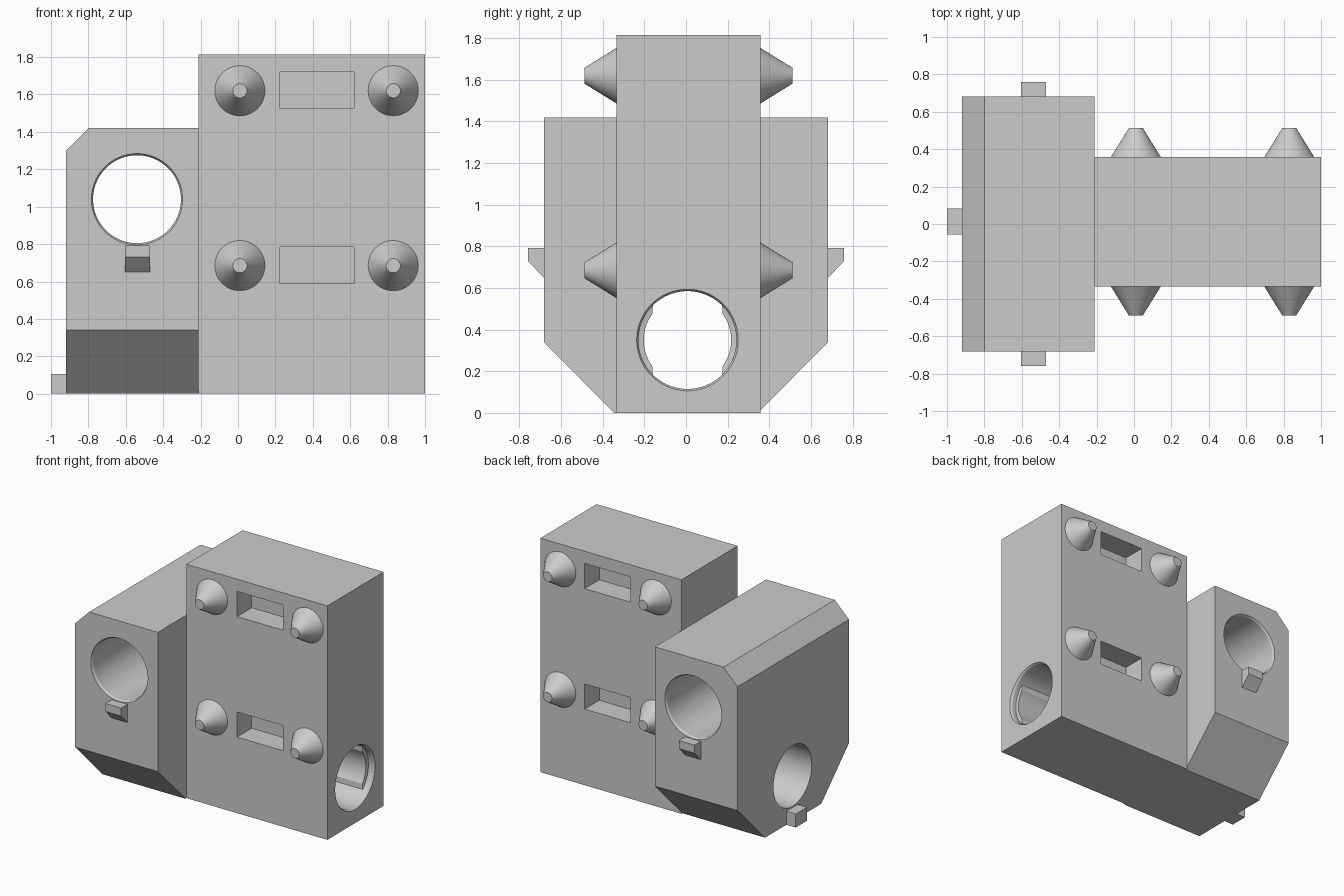
import bpy, bmesh, math
from mathutils import Vector

if "Cube" in bpy.data.objects:
    bpy.data.objects.remove(bpy.data.objects["Cube"], do_unlink=True)

grey = bpy.data.materials.new("plain_grey")
grey.use_nodes = True
colour = (0.6, 0.6, 0.6, 1)
grey.diffuse_color = colour
grey.node_tree.nodes["Principled BSDF"].inputs["Base Color"].default_value = colour


def loft(name, rings):
    """Closed solid through a list of rings with equal point counts."""
    bm = bmesh.new()
    loops = [[bm.verts.new(p) for p in ring] for ring in rings]
    n = len(loops[0])
    for a, b in zip(loops, loops[1:]):
        for i in range(n):
            j = (i + 1) % n
            bm.faces.new((a[i], a[j], b[j], b[i]))
    bm.faces.new(loops[0][::-1])
    bm.faces.new(loops[-1])
    bmesh.ops.recalc_face_normals(bm, faces=bm.faces)
    mesh = bpy.data.meshes.new(name)
    bm.to_mesh(mesh)
    bm.free()
    mesh.materials.append(grey)
    obj = bpy.data.objects.new(name, mesh)
    bpy.context.collection.objects.link(obj)
    return obj


def box(name, x, y, z):
    return loft(name, [[(x[0], y[0], h), (x[1], y[0], h), (x[1], y[1], h), (x[0], y[1], h)]
                       for h in z])


def circle(axis, at, u, z, radius, steps=96):
    """Ring around the x or y axis; radius is a number or a function of angle."""
    pts = []
    for i in range(steps):
        a = 2 * math.pi * i / steps
        r = radius(a) if callable(radius) else radius
        p, q = u + r * math.cos(a), z + r * math.sin(a)
        pts.append(Vector((at, p, q) if axis == "x" else (p, at, q)))
    return pts


def select(obj):
    bpy.ops.object.select_all(action="DESELECT")
    obj.select_set(True)
    bpy.context.view_layer.objects.active = obj


def cut(obj, cutter):
    mod = obj.modifiers.new("cut", "BOOLEAN")
    mod.operation, mod.solver, mod.object = "DIFFERENCE", "EXACT", cutter
    select(obj)
    bpy.ops.object.modifier_apply(modifier=mod.name)
    bpy.data.objects.remove(cutter, do_unlink=True)


def smooth(obj):
    select(obj)
    bpy.ops.object.shade_smooth_by_angle(angle=math.radians(25))


FRONT, BACK, JOIN = -0.333, 0.357, -0.21
HALF = 0.683
BORE, RIM, RIB = 0.235, 0.244, 0.21

# Wide side block with sloped lower sides and a bevelled top end edge
outline = [(-0.345, 0), (0.345, 0), (HALF, 0.34), (HALF, 1.3), (-HALF, 1.3), (-HALF, 0.34)]
top = [(-0.345, 0), (0.345, 0), (HALF, 0.34), (HALF, 1.42), (-HALF, 1.42), (-HALF, 0.34)]
block = loft("side_block", [[(x, y, z) for y, z in shape]
                            for x, shape in ((-0.92, outline), (-0.80, top), (JOIN, top))])

# Cross hole through the block with a chamfered rim at each end
stations = [(-0.8, RIM), (-HALF, RIM), (-HALF + 0.015, BORE),
            (HALF - 0.015, BORE), (HALF, RIM), (0.8, RIM)]
cut(block, loft("cross_hole_cutter", [circle("y", y, -0.54, 1.04, r) for y, r in stations]))
cut(block, loft("end_bore_cutter", [circle("x", x, 0.007, 0.35, BORE) for x in (-1.1, 0)]))
smooth(block)

# Tall main body
tower = box("main_body", (JOIN, 1), (FRONT, BACK), (0, 1.815))


# Long bore with a rib down each side and a chamfered mouth
def ribbed(a):
    return max(RIB, min(BORE, 0.168 / max(abs(math.cos(a)), 0.01)))


stations = [(-0.4, ribbed), (0.945, ribbed), (0.95, BORE), (0.985, BORE), (1, RIM), (1.1, RIM)]
cut(tower, loft("long_bore_cutter", [circle("x", x, 0.007, 0.35, r, 120) for x, r in stations]))

# Rectangular pockets on both broad faces
for z in (0.59, 1.525):
    for y in ((FRONT - 0.1, FRONT + 0.18), (BACK - 0.18, BACK + 0.1)):
        cut(tower, box("pocket_cutter", (0.225, 0.62), y, (z, z + 0.195)))
smooth(tower)

# Tapered studs on both broad faces
for side, face, out in (("front", FRONT, -1), ("back", BACK, 1)):
    for x in (0.01, 0.83):
        for z in (0.685, 1.62):
            stud = loft(side + "_stud", [circle("y", face + out * d, x, z, r, 48)
                                         for d, r in ((0, 0.134), (0.155, 0.038))])
            smooth(stud)

# Wedge tabs below the cross hole
for side, out in (("front", -1), ("back", 1)):
    wedge = [(HALF, 0.65), (0.76, 0.73), (0.76, 0.792), (HALF, 0.792)]
    loft(side + "_tab", [[(x, out * y, z) for y, z in wedge] for x in (-0.605, -0.47)])

# Small foot tab at the block end
box("end_tab", (-1, -0.92), (-0.055, 0.083), (0, 0.105))
